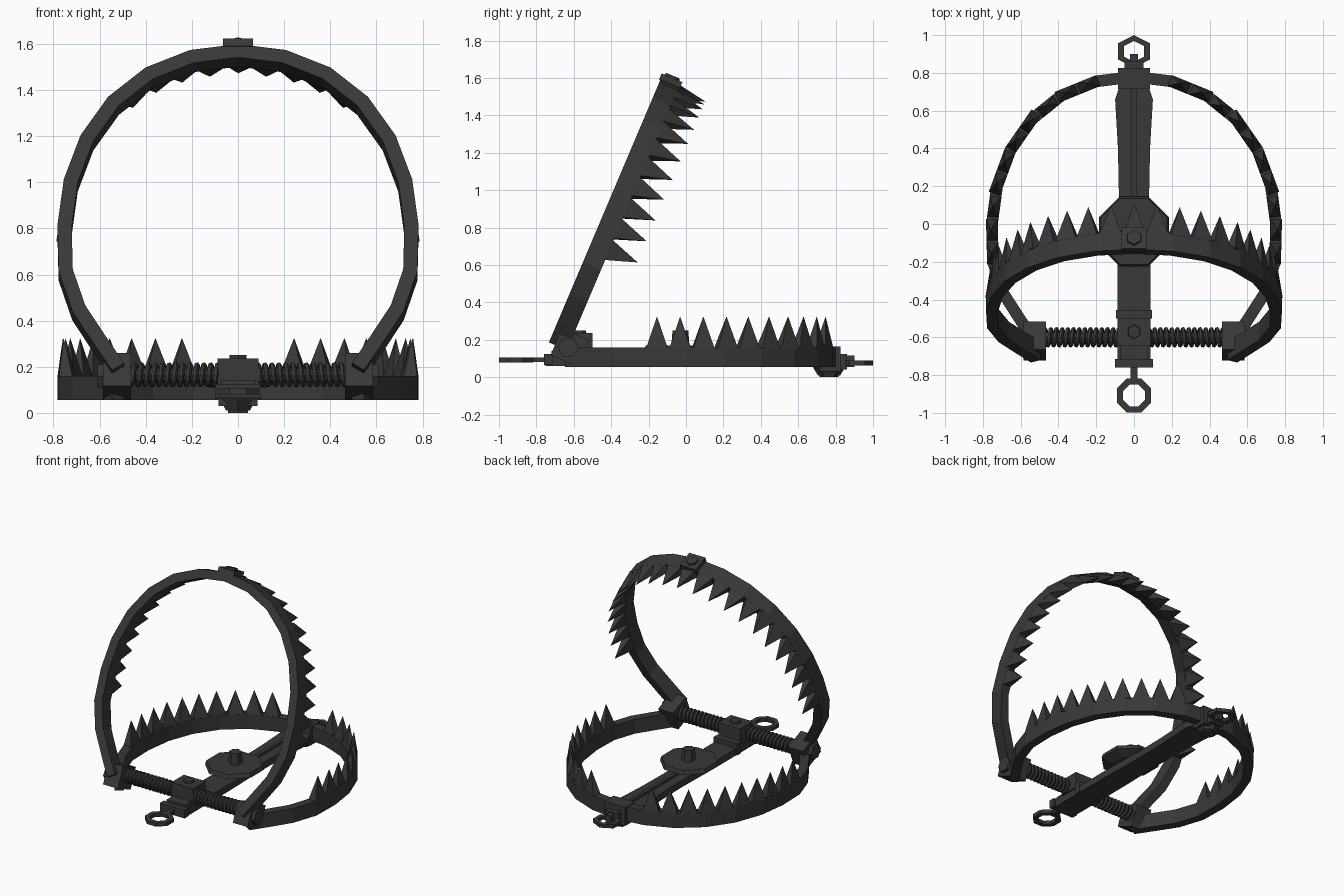
import bpy, bmesh, math
from mathutils import Vector, Matrix

if "Cube" in bpy.data.objects:
    bpy.data.objects.remove(bpy.data.objects["Cube"])

iron = bpy.data.materials.new("dark_iron")
iron.diffuse_color = (0.04, 0.04, 0.04, 1)
iron.use_nodes = True
iron.node_tree.nodes["Principled BSDF"].inputs["Base Color"].default_value = iron.diffuse_color
PIVOT = Vector((0, -0.63, 0.16))
TILT = math.radians(67)


def finish(bm, name):
    bmesh.ops.recalc_face_normals(bm, faces=bm.faces)
    me = bpy.data.meshes.new(name)
    bm.to_mesh(me)
    bm.free()
    me.materials.append(iron)
    ob = bpy.data.objects.new(name, me)
    bpy.context.collection.objects.link(ob)
    return ob


def box(name, x, y, z, rot=None):
    """Box from (min, max) ranges, optionally turned about its centre."""
    bm = bmesh.new()
    c = Vector((sum(x) / 2, sum(y) / 2, sum(z) / 2))
    m = Matrix.Diagonal((x[1] - x[0], y[1] - y[0], z[1] - z[0], 1))
    r = Matrix.Rotation(rot, 4, 'X') if rot else Matrix()
    bmesh.ops.create_cube(bm, size=1, matrix=Matrix.Translation(c) @ r @ m)
    return finish(bm, name)


def prism(name, c, r1, r2, depth, n, rot=None):
    bm = bmesh.new()
    m = Matrix.Translation(c) @ (rot or Matrix())
    bmesh.ops.create_cone(bm, cap_ends=True, segments=n, radius1=r1, radius2=r2,
                          depth=depth, matrix=m)
    return finish(bm, name)


def sweep(bm, rings, closed=False):
    """Skin a list of vertex-position rings."""
    vs = [[bm.verts.new(p) for p in r] for r in rings]
    n = len(vs[0])
    pairs = list(zip(vs, vs[1:])) + ([(vs[-1], vs[0])] if closed else [])
    for a, b in pairs:
        for i in range(n):
            j = (i + 1) % n
            bm.faces.new((a[i], a[j], b[j], b[i]))
    if not closed:
        bm.faces.new(vs[0])
        bm.faces.new(vs[-1])


# Jaw outline: x and distance from the hinge, mirrored to both sides
half = [(0, 1.41), (.2, 1.385), (.385, 1.31), (.54, 1.185), (.655, 1.02), (.725, .83),
        (.752, .63), (.747, .43), (.69, .26), (.6, .12), (.52, 0)]


def sample(path, s):
    for a, b in zip(path, path[1:]):
        d = (b - a).length
        if s <= d:
            return a.lerp(b, s / d), (b - a).normalized()
        s -= d


def jaw(name, stretch, along, up, teeth):
    def put(p, w):
        return PIVOT + Vector((p.x, 0, 0)) + along * p.y + up * w
    pts = [Vector((x, u * stretch)) for x, u in half]
    full = [Vector((-p.x, p.y)) for p in reversed(pts[1:])] + pts
    bm = bmesh.new()
    rings = []
    for i, p in enumerate(full):
        t = (full[min(i + 1, len(full) - 1)] - full[max(i - 1, 0)]).normalized()
        n = Vector((t.y, -t.x)) * 0.031
        rings.append([put(p + n, -.105), put(p - n, -.105), put(p - n, 0), put(p + n, 0)])
    sweep(bm, rings)
    # pyramid teeth
    for s in teeth:
        for side in ((1, -1) if s else (1,)):
            p, t = sample(pts, s)
            n = Vector((t.y, -t.x))
            flip = Vector((side, 1))
            base = [bm.verts.new(put((p + t * a * .058 + n * b * .031) * flip, -.008))
                    for a, b in ((-1, -1), (1, -1), (1, 1), (-1, 1))]
            tip = bm.verts.new(put((p - n * .008) * flip, .165))
            bm.faces.new(base)
            for i in range(4):
                bm.faces.new((base[i], base[(i + 1) % 4], tip))
    finish(bm, name)


c, s = math.cos(TILT), math.sin(TILT)
jaw("lower_jaw", 1.0, Vector((0, 1, 0)), Vector((0, 0, 1)),
    [.245 + .124 * k for k in range(10)])
jaw("upper_jaw", 1.055, Vector((0, c, s)), Vector((0, s, -c)),
    [.122 * k for k in range(12)])

# Plate and nut on top of the raised jaw
top = PIVOT + Vector((0, c, s)) * 1.525 + Vector((0, s, -c)) * -.052
box("jaw_plate", (-.065, .065), (top.y - .018, top.y + .018),
    (top.z - .06, top.z + .06), TILT)
prism("jaw_plate_nut", top + Vector((0, c, s)) * .018, .045, .04, .025, 6,
      Matrix.Rotation(TILT - math.pi / 2, 4, 'X'))

# Hinges, springs
X90 = Matrix.Rotation(math.pi / 2, 4, 'Y')
for sgn, side in ((-1, "left"), (1, "right")):
    xs = sorted((sgn * .465, sgn * .585))
    box(side + "_hinge_block", xs, (-.70, -.54), (.08, .235), TILT - math.pi / 2)
    prism(side + "_hinge_nut", (sgn * .59, -.63, .16), .058, .058, .04, 6, X90)
    bm = bmesh.new()
    rings = []
    turns, steps = 13, 12
    for i in range(turns * steps + 1):
        a = 2 * math.pi * i / steps
        x = sgn * (.08 + .39 * i / (turns * steps))
        rings.append([(x + .012 * math.cos(b), -.6 + (.043 + .012 * math.sin(b)) * math.cos(a),
                       .165 + (.043 + .012 * math.sin(b)) * math.sin(a))
                      for b in (k * math.pi / 2.5 for k in range(5))])
    sweep(bm, rings)
    finish(bm, side + "_spring")
prism("spring_rod", (0, -.6, .165), .032, .032, 1.0, 8, X90)

# Centre bracket on the rod
box("bracket", (-.088, .088), (-.645, -.5), (.12, .235))
box("bracket_foot", (-.1, .1), (-.76, -.715), (.065, .125))
box("bracket_front", (-.075, .075), (-.72, -.64), (.07, .14))
prism("bracket_bolt", (0, -.57, .235), .04, .035, .03, 6)
box("bracket_strap", (-.095, .095), (-.5, -.455), (.06, .145))

# Long base bar, waisted behind the pressure plate, with a raised rib
bm = bmesh.new()
sweep(bm, [[(-w, y, .06), (w, y, .06), (w, y, .11), (-w, y, .11)]
           for y, w in ((-.75, .088), (-.2, .088), (.15, .08), (.4, .085), (.66, .1),
                        (.69, .09), (.75, .07))])
finish(bm, "base_bar")
box("bar_rib", (-.012, .012), (.1, .72), (.1, .128))

# Pressure plate with knob
Z8 = Matrix.Rotation(math.pi / 8, 4, 'Z')
prism("pressure_plate", (0, -.04, .155), .2, .19, .03, 8, Z8)
prism("pressure_plate_underside", (0, -.04, .125), .13, .2, .03, 8, Z8)
prism("plate_knob", (0, -.03, .2), .05, .042, .1, 6)

# Rear clamp around the lower jaw
box("rear_clamp", (-.085, .085), (.715, .825), (.03, .165))
prism("rear_clamp_foot", (0, .765, .035), .06, .09, .05, 6)
prism("clamp_bolt", (0, .765, .02), .05, .05, .04, 6)
box("rear_lug", (-.05, .05), (.82, .86), (.04, .125))
box("rear_stem", (-.02, .02), (.8, .9), (.055, .115))
box("front_stem", (-.018, .018), (-.84, -.74), (.08, .105))


# Chain rings at both ends
def chain_ring(name, cy, z, rx, ry, n, turn):
    bm = bmesh.new()
    rings = []
    for i in range(n):
        a = 2 * math.pi * (i + turn) / n
        rings.append([(k * rx * math.cos(a), cy + k * ry * math.sin(a), z + h)
                      for k, h in ((1, -.013), (1, .013), (.64, .013), (.64, -.013))])
    sweep(bm, rings, True)
    finish(bm, name)


chain_ring("front_ring", -.908, .092, .098, .098, 8, .5)
chain_ring("rear_ring", .914, .076, .097, .086, 6, .5)
